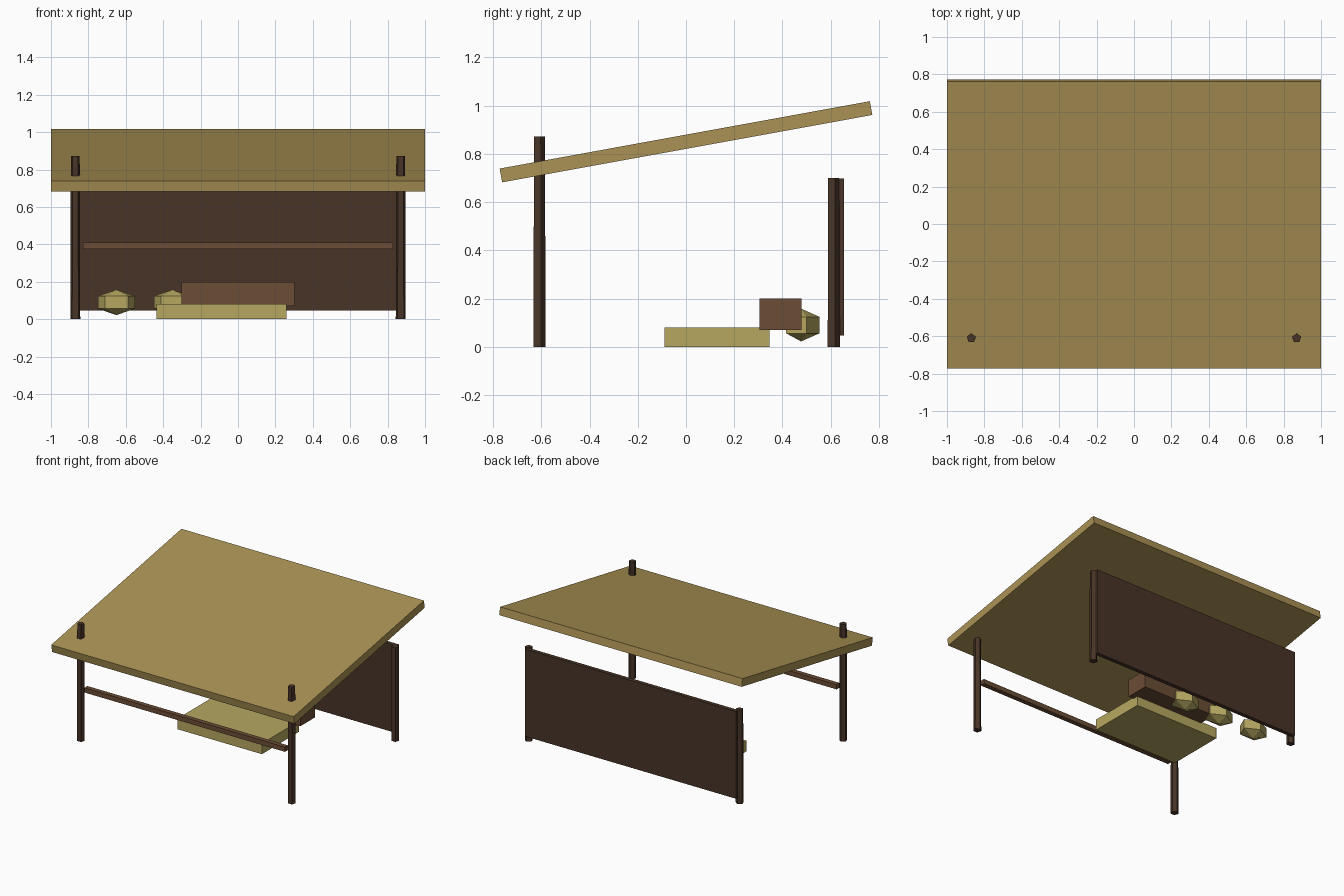
import bpy, bmesh, math

if "Cube" in bpy.data.objects:
    bpy.data.objects.remove(bpy.data.objects["Cube"])


def material(name, rgb):
    m = bpy.data.materials.new(name)
    m.diffuse_color = (*rgb, 1)
    m.use_nodes = True
    m.node_tree.nodes["Principled BSDF"].inputs["Base Color"].default_value = m.diffuse_color
    return m


THATCH = material("thatch", (0.41, 0.29, 0.09))
STRAW = material("straw", (0.47, 0.39, 0.12))
DARK = material("dark_wood", (0.065, 0.034, 0.02))
WOOD = material("wood", (0.15, 0.075, 0.036))


def finish(name, bm, loc, mat):
    bmesh.ops.recalc_face_normals(bm, faces=bm.faces)
    me = bpy.data.meshes.new(name)
    bm.to_mesh(me)
    bm.free()
    me.materials.append(mat)
    ob = bpy.data.objects.new(name, me)
    ob.location = loc
    bpy.context.collection.objects.link(ob)
    return ob


def box(name, loc, size, mat):
    bm = bmesh.new()
    bmesh.ops.create_cube(bm, size=1)
    bmesh.ops.scale(bm, vec=size, verts=bm.verts)
    return finish(name, bm, loc, mat)


def pentagon_solid(name, loc, rings, mat, apex=None):
    """Loft five-sided rings (rx, ry, z), closed by caps or by points at +/-apex."""
    bm = bmesh.new()
    loops = [[bm.verts.new((rx * math.sin(a), ry * math.cos(a), z))
              for a in (math.tau * i / 5 for i in range(5))] for rx, ry, z in rings]
    for low, high in zip(loops, loops[1:]):
        for i in range(5):
            j = (i + 1) % 5
            bm.faces.new((low[i], low[j], high[j], high[i]))
    for loop, sign in ((loops[0], -1), (loops[-1], 1)):
        if apex is None:
            bm.faces.new(loop)
        else:
            tip = bm.verts.new((0, 0, sign * apex))
            for i in range(5):
                bm.faces.new((loop[i], loop[(i + 1) % 5], tip))
    return finish(name, bm, loc, mat)


# Sloping roof
roof = box("roof", (0, 0, 0.85), (2, 1.56, 0.058), THATCH)
roof.rotation_euler.x = 0.18

# Corner posts, tall ones in front
for label, y, h in (("front", -0.61, 0.872), ("back", 0.61, 0.70)):
    for side, x in (("left", -0.87), ("right", 0.87)):
        pentagon_solid(f"{label}_post_{side}", (x, y, 0),
                       [(0.028, 0.028, 0), (0.025, 0.025, h)], DARK)

# Back wall and front rail
box("back_wall", (0, 0.64, 0.372), (1.74, 0.03, 0.65), DARK)
box("front_rail", (0, -0.61, 0.392), (1.655, 0.035, 0.035), WOOD)

# Bedding and trough
box("bedding", (-0.088, 0.128, 0.04), (0.696, 0.435, 0.08), STRAW)
box("trough", (0, 0.391, 0.135), (0.605, 0.174, 0.13), WOOD)

# Row of straw bundles
for i in range(3):
    pentagon_solid(f"straw_bundle_{i + 1}", (-0.65 + 0.3 * i, 0.477, 0.09),
                   [(0.104, 0.0765, -0.034), (0.104, 0.0765, 0.034)], STRAW, apex=0.068)
